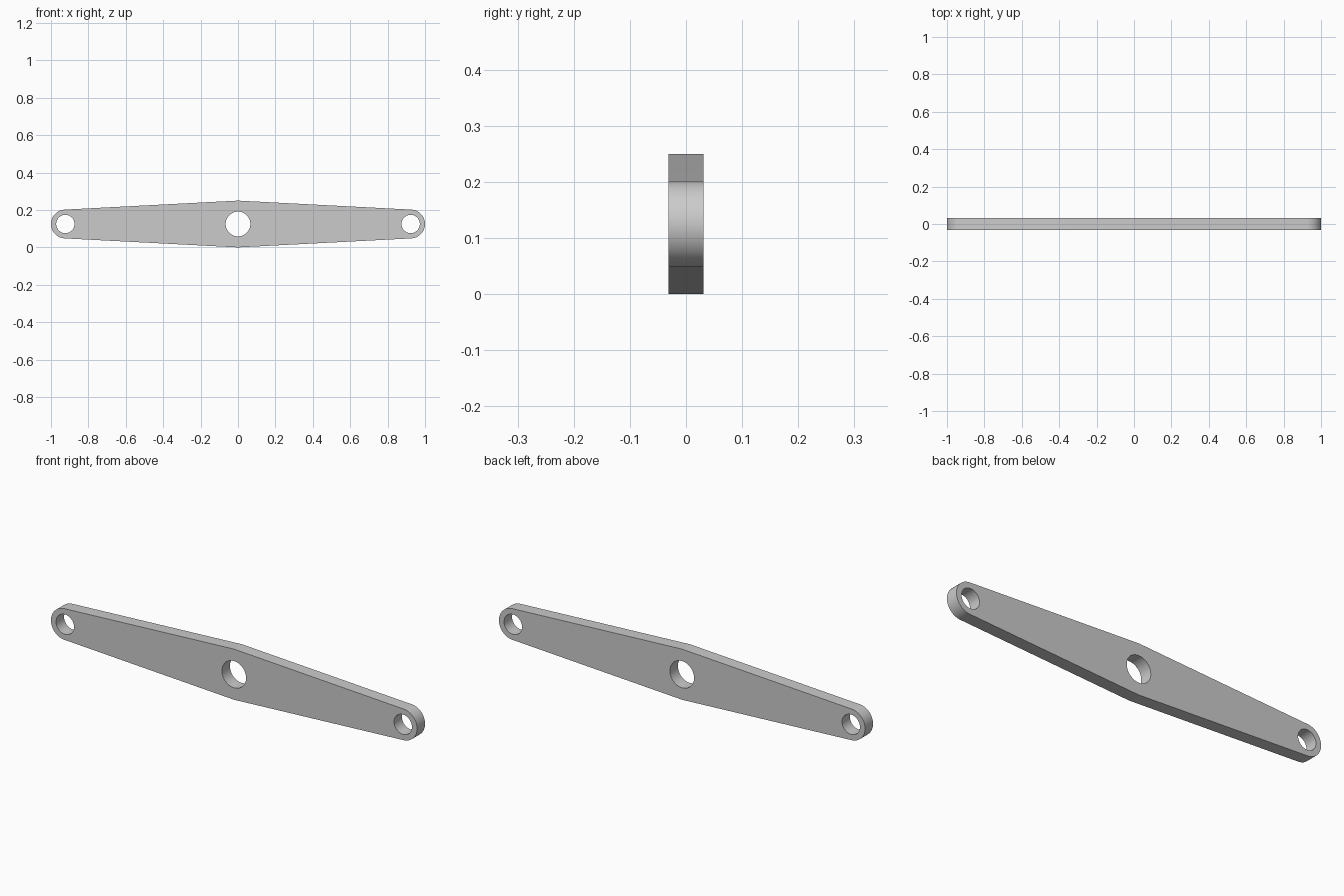
import bpy, bmesh
from math import pi, sin, cos, atan2, asin, hypot, radians

cube = bpy.data.objects.get("Cube")
if cube:
    bpy.data.objects.remove(cube, do_unlink=True)

THICK = 0.0625       # plate depth along y
MID = 0.125          # height of the centre line, half the plate height
END_R = 0.077        # rounded end radius
END_X = 1 - END_R    # end hole centre
END_HOLE, MID_HOLE = 0.049, 0.066
STEPS = 48

grey = bpy.data.materials.new("plain grey")
grey.use_nodes = True
colour = (0.6, 0.6, 0.6, 1)
grey.diffuse_color = colour
grey.node_tree.nodes["Principled BSDF"].inputs["Base Color"].default_value = colour


def prism(name, outline, depth):
    """Extrude an (x, z) outline along y, centred on y = 0."""
    bm = bmesh.new()
    face = bm.faces.new([bm.verts.new((x, -depth / 2, z)) for x, z in outline])
    extruded = bmesh.ops.extrude_face_region(bm, geom=[face])["geom"]
    moved = [g for g in extruded if isinstance(g, bmesh.types.BMVert)]
    bmesh.ops.translate(bm, verts=moved, vec=(0, depth, 0))
    bmesh.ops.recalc_face_normals(bm, faces=bm.faces)
    mesh = bpy.data.meshes.new(name)
    bm.to_mesh(mesh)
    bm.free()
    mesh.materials.append(grey)
    obj = bpy.data.objects.new(name, mesh)
    bpy.context.collection.objects.link(obj)
    return obj


def arc(cx, r, start, end, steps):
    angles = [start + (end - start) * i / steps for i in range(steps + 1)]
    return [(cx + r * cos(a), MID + r * sin(a)) for a in angles]


# Tapered plate: straight edges run from the middle peaks tangent to round ends
slope = atan2(MID, END_X) - asin(END_R / hypot(END_X, MID))
sweep = pi / 2 - slope
right_end = arc(END_X, END_R, -sweep, sweep, STEPS)
left_end = [(-x, 2 * MID - z) for x, z in right_end]
plate = prism("lever_plate",
              [(0, 0)] + right_end + [(0, 2 * MID)] + left_end, THICK)

# Pivot hole and the two end holes
cutters = []
for x, r in ((-END_X, END_HOLE), (0, MID_HOLE), (END_X, END_HOLE)):
    circle = arc(x, r, 0, 2 * pi, 2 * STEPS)[:-1]
    cutter = prism("hole_cutter", circle, THICK * 3)
    cutter.hide_render = True
    cutters.append(cutter)
    cut = plate.modifiers.new("hole", "BOOLEAN")
    cut.operation = "DIFFERENCE"
    cut.solver = "EXACT"
    cut.object = cutter

bpy.ops.object.select_all(action="DESELECT")
plate.select_set(True)
bpy.context.view_layer.objects.active = plate
for name in [m.name for m in plate.modifiers]:
    bpy.ops.object.modifier_apply(modifier=name)
for cutter in cutters:
    bpy.data.objects.remove(cutter, do_unlink=True)

# Smooth the round walls, keep the middle ridge and rims sharp
bpy.ops.object.shade_smooth_by_angle(angle=radians(5))
